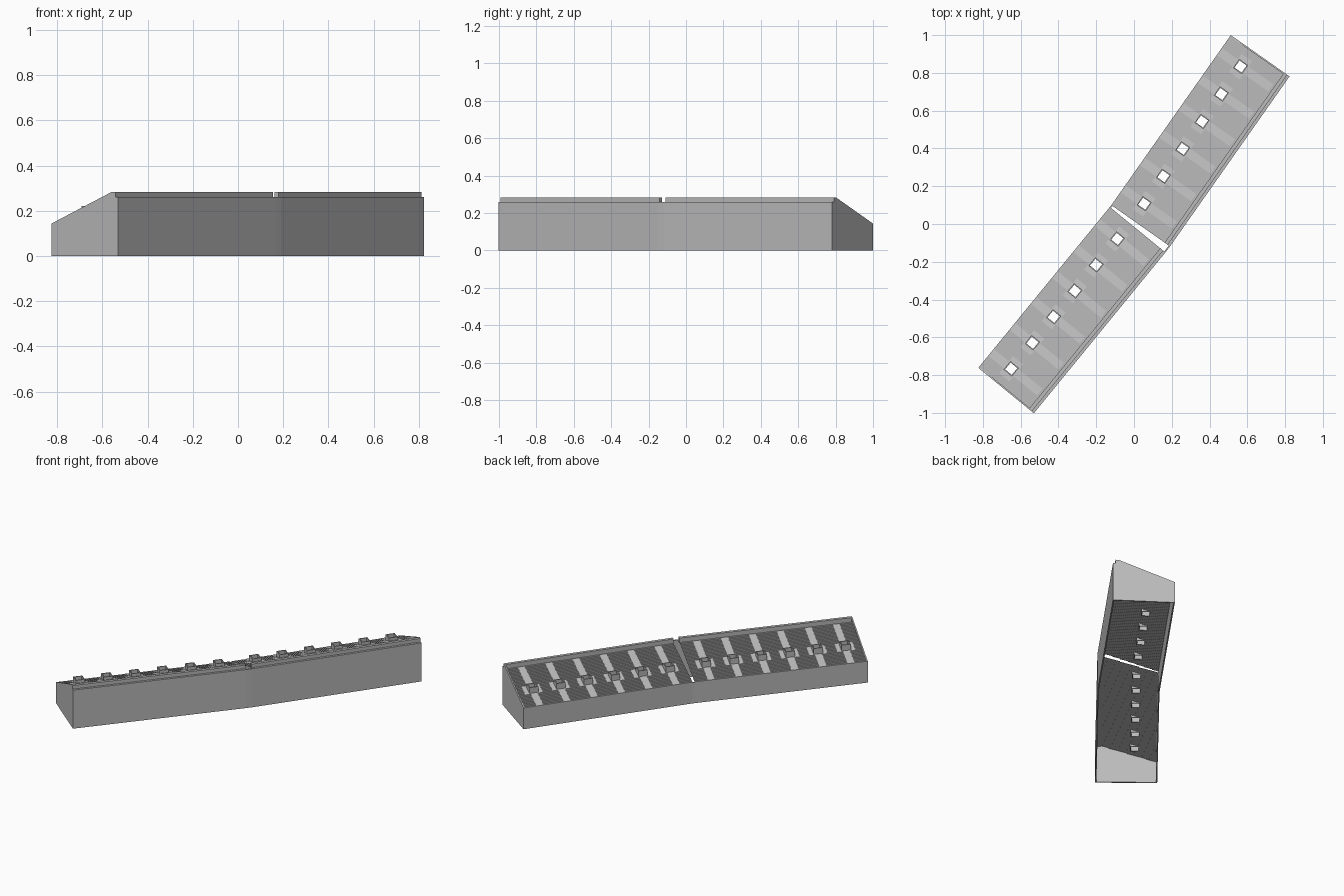
import bpy, bmesh
from mathutils import Vector, Matrix

cube = bpy.data.objects.get("Cube")
if cube:
    bpy.data.objects.remove(cube, do_unlink=True)

concrete = bpy.data.materials.new("concrete_grey")
concrete.use_nodes = True
grey = (0.5, 0.5, 0.5, 1)
concrete.diffuse_color = grey
concrete.node_tree.nodes["Principled BSDF"].inputs["Base Color"].default_value = grey

# Stand dimensions: u runs along the stand, v runs from the low side to the high side
LENGTH, WIDTH, WALL = 1.1, 0.38, 0.008
ROWS, ROW, RISE = 30, 0.0115, 0.0038
LOW, LEDGE, TOP = 0.14, 0.26, 0.284
TERRACE = ROWS * ROW
HOLE_ROWS = range(10, 14)
HALF = 0.023
BAYS = [0.106 + 0.1775 * i for i in range(6)]


def finish(name, bm, frame=None, solid=True):
    """Turn a bmesh into a grey object, placed in a stand's own frame."""
    if frame:
        bmesh.ops.transform(bm, matrix=frame, verts=bm.verts)
    if solid:
        bmesh.ops.recalc_face_normals(bm, faces=bm.faces)
    else:
        bm.normal_update()
        if sum(f.normal.z for f in bm.faces) < 0:
            bmesh.ops.reverse_faces(bm, faces=bm.faces)
    mesh = bpy.data.meshes.new(name)
    bm.to_mesh(mesh)
    bm.free()
    mesh.materials.append(concrete)
    ob = bpy.data.objects.new(name, mesh)
    bpy.context.collection.objects.link(ob)
    return ob


def box(bm, lo, hi):
    lo, hi = Vector(lo), Vector(hi)
    m = Matrix.Translation((lo + hi) / 2) @ Matrix.Diagonal((*(hi - lo), 1))
    bmesh.ops.create_cube(bm, size=1, matrix=m)


def quad(bm, *points):
    bm.faces.new([bm.verts.new(p) for p in points])


def prism(bm, outline, start, end):
    """Extrude a (v, z) outline along u."""
    a = [bm.verts.new((start, v, z)) for v, z in outline]
    b = [bm.verts.new((end, v, z)) for v, z in outline]
    bm.faces.new(a)
    bm.faces.new(b)
    for i in range(len(a)):
        j = (i + 1) % len(a)
        bm.faces.new((a[i], a[j], b[j], b[i]))


def slope(v):
    return LOW + RISE * (v / ROW)


def ramp(bm, u0, u1, v0, v1):
    """Thin sloping plate resting on the row edges."""
    quad(bm, *[(u, v, slope(v) + RISE + 0.001)
               for u, v in ((u0, v0), (u1, v0), (u1, v1), (u0, v1))])


def terrace(name, frame):
    # Stepped rows, with the entrance cells left open
    bm = bmesh.new()
    cuts = [0] + [c + s * HALF for c in BAYS for s in (-1, 1)] + [LENGTH]
    for strip, (u0, u1) in enumerate(zip(cuts, cuts[1:])):
        for r in range(ROWS):
            if strip % 2 and r in HOLE_ROWS:
                continue
            v, z = r * ROW, LOW + r * RISE
            quad(bm, (u0, v, z), (u1, v, z), (u1, v, z + RISE), (u0, v, z + RISE))
            quad(bm, (u0, v, z + RISE), (u1, v, z + RISE),
                 (u1, v + ROW, z + RISE), (u0, v + ROW, z + RISE))
    bmesh.ops.remove_doubles(bm, verts=bm.verts, dist=0.0001)
    finish(name + "_rows", bm, frame, solid=False)

    # Aisles above and below each entrance, and landings beside it
    v0, v1 = HOLE_ROWS.start * ROW, HOLE_ROWS.stop * ROW
    bm = bmesh.new()
    for c in BAYS:
        ramp(bm, c - HALF, c + HALF, 0, v0)
        ramp(bm, c - HALF, c + HALF, v1, TERRACE - ROW)
        for s in (-1, 1):
            a, b = sorted((c + s * HALF, c + s * 0.058))
            ramp(bm, a, b, v0 - ROW, v1 + ROW)
    finish(name + "_aisles", bm, frame, solid=False)

    # Entrance enclosures around the openings
    bm = bmesh.new()
    t, top, base = 0.006, 0.22, slope(v0)
    for c in BAYS:
        for s in (-1, 1):
            a, b = sorted((c + s * HALF, c + s * (HALF + t)))
            box(bm, (a, v0 - t, base), (b, v1 + t, top))
        for a, b in ((v0 - t, v0), (v1, v1 + t)):
            box(bm, (c - HALF, a, base), (c + HALF, b, top))
    finish(name + "_entrances", bm, frame)

    # Low front wall, tall back wall with ledge, and set-back parapet
    bm = bmesh.new()
    box(bm, (0, 0, 0), (LENGTH, WALL, LOW))
    prism(bm, [(WIDTH, 0), (WIDTH, LEDGE), (TERRACE, LEDGE), (TERRACE, LEDGE - WALL),
               (WIDTH - WALL, LEDGE - WALL), (WIDTH - WALL, 0)], 0, LENGTH)
    box(bm, (0, TERRACE, LEDGE - WALL), (LENGTH, WIDTH - 0.015, TOP))
    finish(name + "_long_walls", bm, frame)

    # Sloping outer end wall
    bm = bmesh.new()
    prism(bm, [(0, 0), (WIDTH, 0), (WIDTH, LEDGE), (WIDTH - 0.015, LEDGE),
               (WIDTH - 0.015, TOP), (TERRACE, TOP), (0, LOW + RISE)],
          LENGTH - WALL, LENGTH)
    finish(name + "_end_wall", bm, frame)


def make_frame(corner, along, across):
    m = Matrix.Identity(4)
    m.col[0][:3] = (*along.normalized(), 0)
    m.col[1][:3] = (*across.normalized(), 0)
    m.col[3][:3] = (*corner, 0)
    return m


back = make_frame((-0.12, 0.1), Vector((0.575, 0.818)), Vector((0.818, -0.575)))
front = make_frame((-0.128, 0.09), Vector((-0.633, -0.774)), Vector((0.774, -0.633)))
terrace("back_stand", back)
terrace("front_stand", front)

# Short walls closing the joint between the two stands
bm = bmesh.new()
for inner, outer, height in ((0, WALL, LOW), (WIDTH - WALL, WIDTH, LEDGE)):
    ring = [back @ Vector((0, inner, 0)), back @ Vector((0, outer, 0)),
            front @ Vector((0, outer, 0)), front @ Vector((0, inner, 0))]
    low = [bm.verts.new(p) for p in ring]
    high = [bm.verts.new(p + Vector((0, 0, height))) for p in ring]
    bm.faces.new(low)
    bm.faces.new(high)
    for i in range(4):
        j = (i + 1) % 4
        bm.faces.new((low[i], low[j], high[j], high[i]))
finish("joint_walls", bm)
